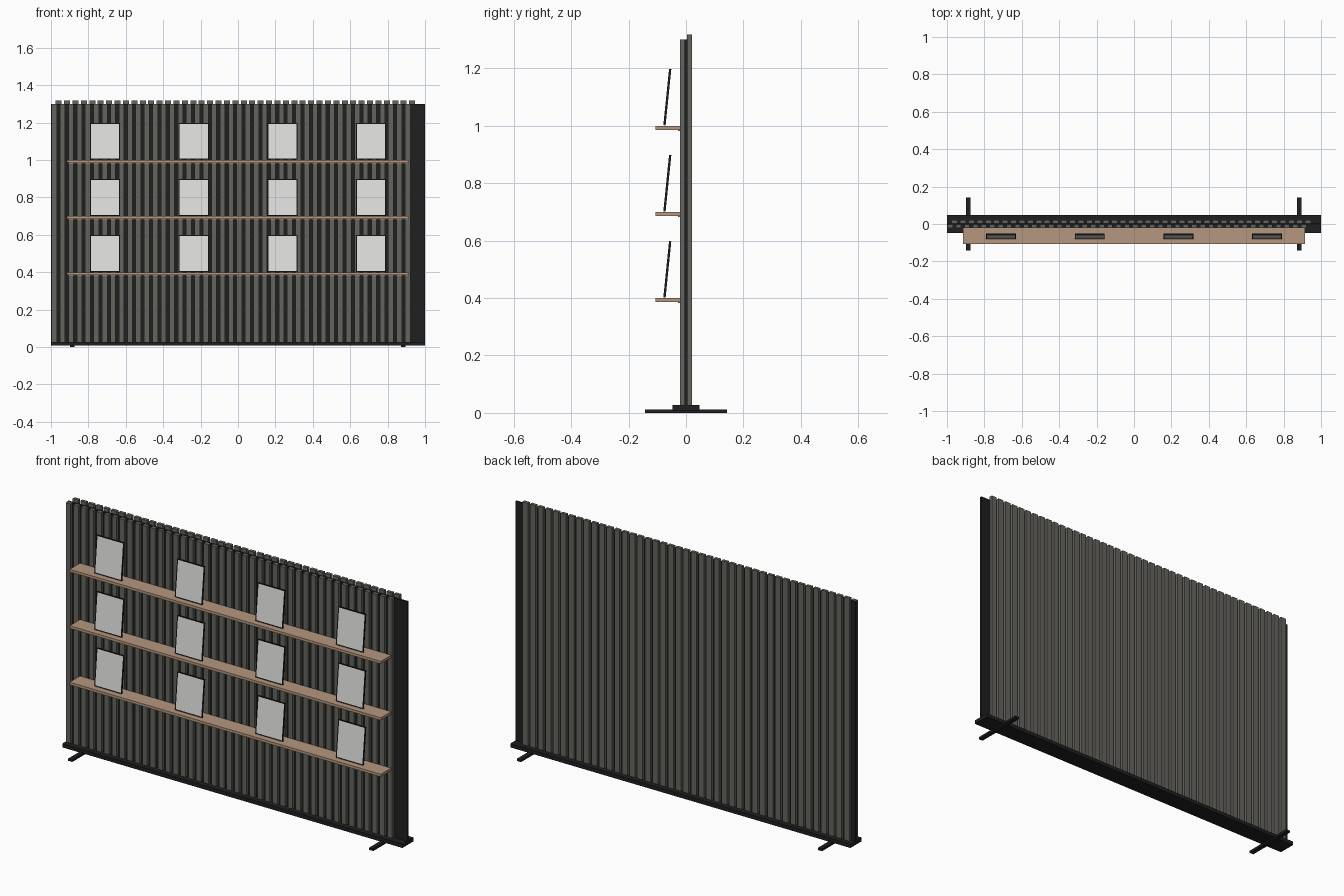
import bpy, bmesh, math
from mathutils import Matrix, Vector

if "Cube" in bpy.data.objects:
    bpy.data.objects.remove(bpy.data.objects["Cube"])


def material(name, rgb):
    m = bpy.data.materials.new(name)
    m.diffuse_color = (*rgb, 1)
    m.use_nodes = True
    m.node_tree.nodes["Principled BSDF"].inputs["Base Color"].default_value = m.diffuse_color
    return m


BLACK = material("matte black", (0.014, 0.014, 0.014))
SLAT = material("grey slat", (0.13, 0.128, 0.112))
WOOD = material("light wood", (0.46, 0.31, 0.21))
WHITE = material("off white", (0.75, 0.75, 0.73))


def add_box(bm, x, y, z):
    """Add a box given as (min, max) ranges and return its faces."""
    size = Vector((x[1] - x[0], y[1] - y[0], z[1] - z[0]))
    mid = Vector((x[0] + x[1], y[0] + y[1], z[0] + z[1])) / 2
    mat = Matrix.Translation(mid) @ Matrix.Diagonal((*size, 1))
    verts = bmesh.ops.create_cube(bm, size=1, matrix=mat)["verts"]
    return list({f for v in verts for f in v.link_faces})


def finish(bm, name, mats):
    me = bpy.data.meshes.new(name)
    bm.to_mesh(me)
    bm.free()
    ob = bpy.data.objects.new(name, me)
    bpy.context.collection.objects.link(ob)
    for m in mats:
        me.materials.append(m)
    return ob


def box(name, x, y, z, mat):
    bm = bmesh.new()
    add_box(bm, x, y, z)
    return finish(bm, name, [mat])


def slats(name, x0, width, y, top):
    """One slat repeated along x."""
    ob = box(name, (x0, x0 + width), y, (0.026, top), SLAT)
    arr = ob.modifiers.new("repeat", 'ARRAY')
    arr.count = 43
    arr.use_relative_offset = False
    arr.use_constant_offset = True
    arr.constant_offset_displace = (0.045, 0, 0)


# Stand: base bar and two cross feet
box("base_bar", (-1, 1), (-0.047, 0.047), (0.008, 0.028), BLACK)
for side, cx in (("left", -0.887), ("right", 0.883)):
    box(side + "_foot", (cx - 0.012, cx + 0.012), (-0.142, 0.142), (0, 0.012), BLACK)

# Wall: dark backing panel with slats on both faces
box("backing_panel", (-1, 1), (-0.006, 0.005), (0.02, 1.30), BLACK)
slats("front_slats", -0.997, 0.028, (-0.021, -0.004), 1.30)
slats("back_slats", -0.975, 0.032, (0.004, 0.021), 1.318)


def frame(name, x, z):
    """Leaning picture frame with an inset white face."""
    bm = bmesh.new()
    faces = add_box(bm, (-0.08, 0.08), (-0.004, 0.004), (0, 0.197))
    front = [f for f in faces if f.normal.y < -0.9]
    bmesh.ops.inset_region(bm, faces=front, thickness=0.007, depth=-0.001)
    front[0].material_index = 1
    ob = finish(bm, name, [BLACK, WHITE])
    ob.location = (x, -0.075, z)
    ob.rotation_euler.x = -math.radians(5.8)


# Shelves with a rear mounting cleat, and the frames on them
for i, top in enumerate((0.40, 0.70, 1.00)):
    box(f"shelf_{i + 1}", (-0.915, 0.915), (-0.107, -0.02), (top - 0.014, top), WOOD)
    box(f"shelf_cleat_{i + 1}", (-0.905, 0.905), (-0.027, -0.02), (top - 0.018, top - 0.012), WOOD)
    for j in range(4):
        frame(f"picture_frame_{i + 1}_{j + 1}", -0.71 + j * 0.4735, top + 0.002)
